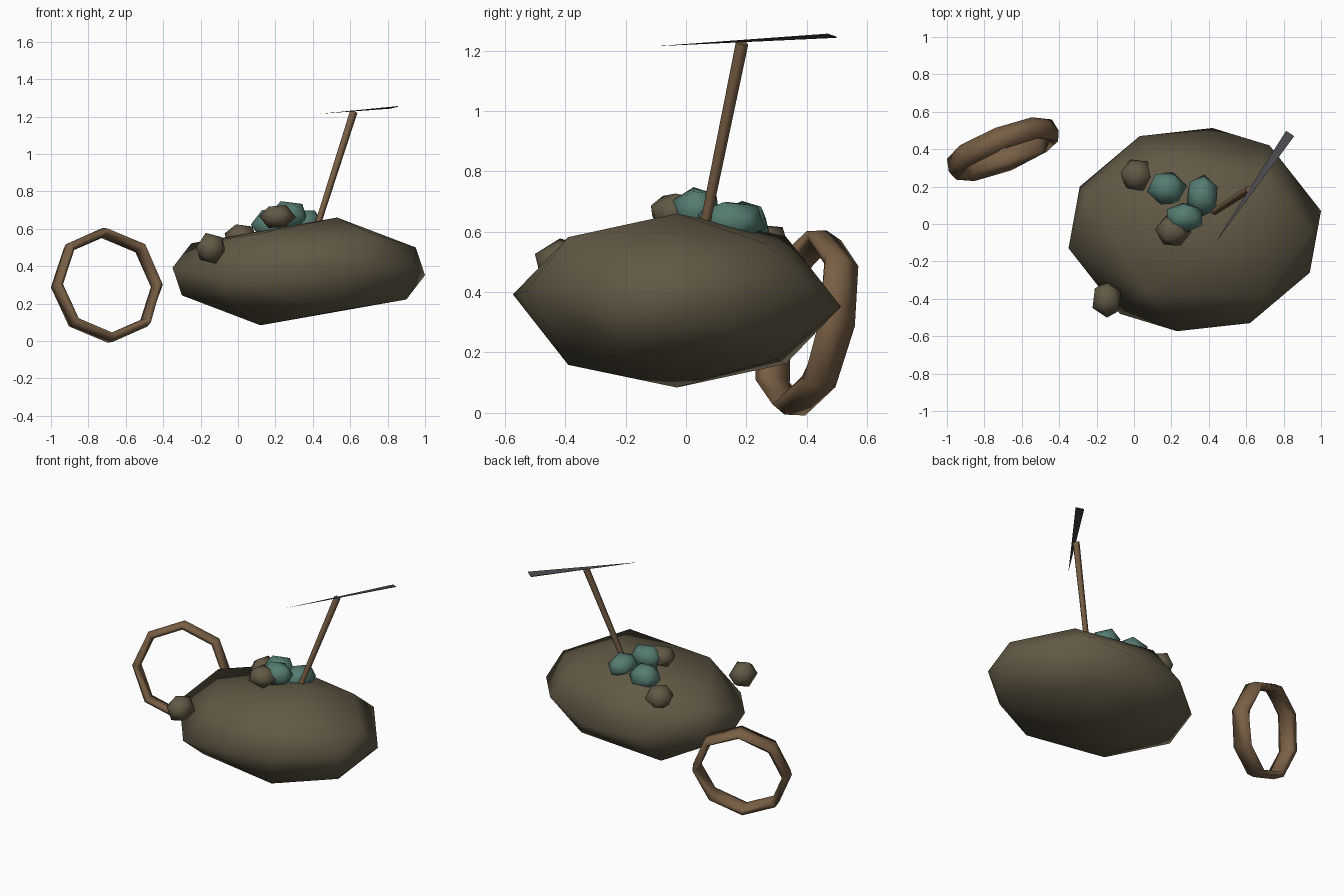
import bpy, bmesh, math, random
from mathutils import Vector, Matrix, Euler

cube = bpy.data.objects.get("Cube")
if cube:
    bpy.data.objects.remove(cube, do_unlink=True)
random.seed(4)


def material(name, rgb):
    m = bpy.data.materials.new(name)
    m.use_nodes = True
    m.diffuse_color = (*rgb, 1)
    m.node_tree.nodes["Principled BSDF"].inputs["Base Color"].default_value = (*rgb, 1)
    return m


stone = material("brown_stone", (0.12, 0.10, 0.06))
ore = material("teal_ore", (0.09, 0.20, 0.165))
wood = material("wood", (0.19, 0.115, 0.06))
metal = material("dark_metal", (0.07, 0.07, 0.08))


def finish(name, bm, mat, smooth=True):
    bmesh.ops.recalc_face_normals(bm, faces=bm.faces)
    mesh = bpy.data.meshes.new(name)
    bm.to_mesh(mesh)
    bm.free()
    mesh.materials.append(mat)
    for p in mesh.polygons:
        p.use_smooth = smooth
    obj = bpy.data.objects.new(name, mesh)
    bpy.context.collection.objects.link(obj)
    return obj


def hull(bm):
    res = bmesh.ops.convex_hull(bm, input=bm.verts)
    junk = set(res["geom_interior"]) | set(res["geom_unused"])
    bmesh.ops.delete(bm, geom=[v for v in junk if isinstance(v, bmesh.types.BMVert)],
                     context="VERTS")


# Boulder: hull of corner points, each paired with its opposite through the centre
centre = Vector((0.325, -0.03, 0.372))
peak = [(.205, 0, .288)]
waist = [(.675, .10, -.02), (.615, -.23, .024), (.295, -.50, .03),
         (-.095, -.543, .02), (-.40, -.45, -.05)]
shoulder = [(.625, -.01, .128), (.36, .29, .19), (-.20, .36, .213),
            (-.575, .18, .15), (-.25, -.33, .195), (.37, -.36, .21)]
bm = bmesh.new()
for c in peak + waist + shoulder:
    for sign in (1, -1):
        bm.verts.new(centre + sign * Vector(c))
hull(bm)
finish("boulder", bm, stone)


# Small stones and ore lumps: turned low-poly spheres
def lump(name, pos, size, mat):
    bm = bmesh.new()
    bmesh.ops.create_icosphere(bm, subdivisions=1, radius=1)
    turn = Euler([random.uniform(0, 3) for _ in range(3)]).to_matrix().to_4x4()
    bm.transform(Matrix.Translation(pos) @ Matrix.Diagonal((*size, 1)) @ turn)
    finish(name, bm, mat)


lump("back_stone", (0.015, 0.26, 0.55), (.092, .095, .085), stone)
lump("top_stone", (0.21, -0.035, 0.665), (.098, .093, .07), stone)
lump("front_stone", (-0.145, -0.405, 0.495), (.086, .102, .088), stone)
lump("left_ore", (0.175, 0.19, 0.62), (.108, .096, .09), ore)
lump("right_ore", (0.365, 0.15, 0.635), (.09, .12, .075), ore)
lump("middle_ore", (0.27, 0.035, 0.672), (.112, .085, .082), ore)

# Leaning wooden hoop: eight segments with a flattened five-sided section
across = Vector((0.935, 0.355, 0))
up = Vector((-0.07, 0.185, 0.98)).normalized()
axis = across.cross(up).normalized()
hoop_centre = Vector((-0.70, 0.40, 0.298))
SEG, SIDES = 8, 5
bm = bmesh.new()
rings = []
for i in range(SEG):
    a = math.tau * i / SEG
    out = across * math.cos(a) + up * math.sin(a)
    spin = random.uniform(-0.35, 0.35)
    ring = []
    for j in range(SIDES):
        b = math.tau * j / SIDES + spin
        ring.append(bm.verts.new(hoop_centre + out * (0.287 + 0.027 * math.cos(b))
                                 + axis * 0.066 * math.sin(b)))
    rings.append(ring)
for i in range(SEG):
    r, s = rings[i], rings[(i + 1) % SEG]
    for j in range(SIDES):
        k = (j + 1) % SIDES
        bm.faces.new((r[j], r[k], s[k], s[j]))
finish("hoop", bm, wood)

# Pick handle: a tapered shaft stuck into the boulder
foot, head = Vector((0.405, 0.05, 0.56)), Vector((0.617, 0.186, 1.225))
shaft = head - foot
bm = bmesh.new()
bmesh.ops.create_cone(bm, cap_ends=True, segments=5, radius1=0.017, radius2=0.022,
                      depth=shaft.length)
bm.transform(Matrix.Translation((foot + head) / 2)
             @ shaft.to_track_quat("Z", "Y").to_matrix().to_4x4())
handle = finish("pick_handle", bm, wood)
bpy.context.view_layer.objects.active = handle
handle.select_set(True)
bpy.ops.object.shade_smooth_by_angle(angle=math.radians(75))

# Pick blade: thin, slightly twisted wedge from a sharp tip to a broad end
tip, end = Vector((0.432, -0.105, 1.214)), Vector((0.835, 0.484, 1.249))
side = (end - tip).cross(Vector((0, 0, 1))).normalized() * 0.026 + Vector((0, 0, 0.005))
bm = bmesh.new()
bm.verts.new(tip)
for s in (-1, 1):
    for h in (-1, 1):
        bm.verts.new(end + side * s + Vector((0, 0, 0.002 * h)))
hull(bm)
finish("pick_blade", bm, metal, smooth=False)
